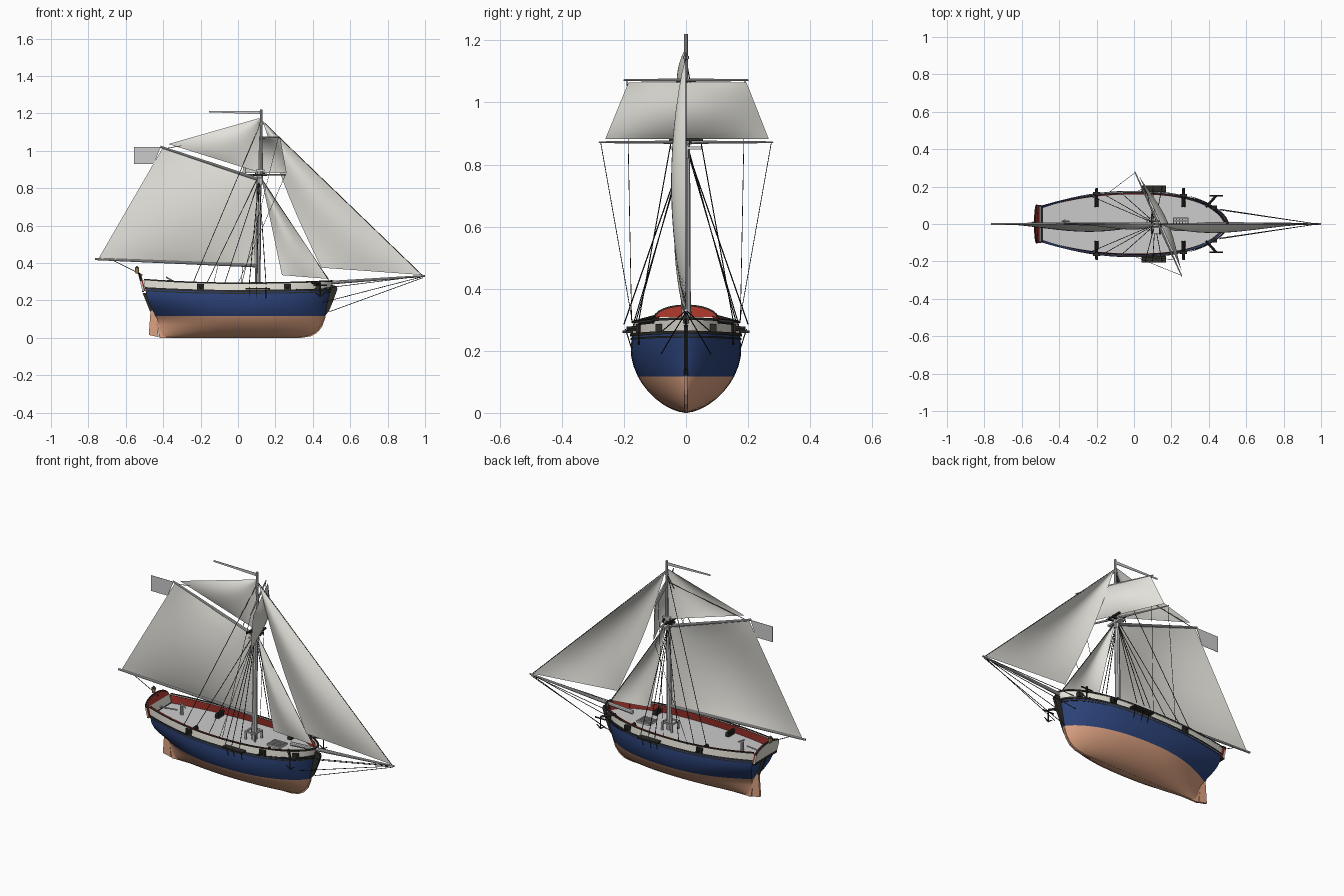
import bpy, bmesh, math
from mathutils import Vector as V

if "Cube" in bpy.data.objects:
    bpy.data.objects.remove(bpy.data.objects["Cube"])

def mat(name, r, g, b):
    m = bpy.data.materials.new(name)
    m.diffuse_color = (r, g, b, 1)
    m.use_nodes = True
    m.node_tree.nodes["Principled BSDF"].inputs["Base Color"].default_value = m.diffuse_color
    return m

BLUE, COPPER = mat("navy", .025, .055, .19), mat("copper", .72, .36, .22)
WHITE, RED, DARK = mat("cream", .78, .76, .68), mat("red", .38, .035, .025), mat("dark", .025, .025, .022)
CANVAS, BRASS = mat("canvas", .76, .75, .70), mat("brass", .65, .40, .16)

def mesh(name, verts, faces, mats=(), idx=None, smooth=True):
    me = bpy.data.meshes.new(name)
    me.from_pydata([tuple(v) for v in verts], [], faces)
    for m in mats:
        me.materials.append(m)
    if idx:
        me.polygons.foreach_set("material_index", idx)
    bm = bmesh.new(); bm.from_mesh(me)
    bmesh.ops.remove_doubles(bm, verts=bm.verts, dist=1e-5)
    bmesh.ops.recalc_face_normals(bm, faces=bm.faces)
    bm.to_mesh(me); bm.free()
    ob = bpy.data.objects.new(name, me)
    bpy.context.collection.objects.link(ob)
    if smooth:
        bpy.ops.object.select_all(action='DESELECT')
        ob.select_set(True)
        bpy.context.view_layer.objects.active = ob
        bpy.ops.object.shade_smooth_by_angle(angle=math.radians(35))
    return ob

def grid(name, rows, mats=(), row_mat=None):
    n = len(rows[0])
    faces = [(i*n+j, i*n+j+1, (i+1)*n+j+1, (i+1)*n+j) for i in range(len(rows)-1) for j in range(n-1)]
    idx = [row_mat[i] for i in range(len(rows)-1) for j in range(n-1)] if row_mat else None
    return mesh(name, [p for r in rows for p in r], faces, mats, idx)

def spar(name, a, b, r1, r2=None, m=None, sides=10):
    a, b = V(a), V(b)
    r2 = r1 if r2 is None else r2
    q = (b-a).to_track_quat('Z', 'Y')
    ring = [(math.cos(k*math.tau/sides), math.sin(k*math.tau/sides)) for k in range(sides)]
    vs = [a+q @ V((c*r1, s*r1, 0)) for c, s in ring]+[b+q @ V((c*r2, s*r2, 0)) for c, s in ring]
    fs = [(k, (k+1) % sides, sides+(k+1) % sides, sides+k) for k in range(sides)]
    fs += [tuple(range(sides))[::-1], tuple(range(sides, 2*sides))]
    return mesh(name, vs, fs, [m] if m else [])

def box(name, c, s, m=None):
    vs = [(c[0]+i*s[0]/2, c[1]+j*s[1]/2, c[2]+k*s[2]/2) for i in (-1, 1) for j in (-1, 1) for k in (-1, 1)]
    fs = [(0, 1, 3, 2), (4, 6, 7, 5), (0, 4, 5, 1), (2, 3, 7, 6), (0, 2, 6, 4), (1, 5, 7, 3)]
    return mesh(name, vs, fs, [m] if m else [], smooth=False)

def plate(name, pts, t, m=None):
    # side profile (x, z) thickened across y
    n = len(pts)
    vs = [(x, -t/2, z) for x, z in pts]+[(x, t/2, z) for x, z in pts]
    fs = [tuple(range(n)), tuple(range(n, 2*n))[::-1]]+[(k, (k+1) % n, n+(k+1) % n, n+k) for k in range(n)]
    return mesh(name, vs, fs, [m] if m else [], smooth=False)

def rail(name, pts, w, h, m):
    # rectangular moulding swept along a rail line
    rows = []
    for dy, dz in ((-w, -h), (w, -h), (w, h), (-w, h), (-w, -h)):
        rows.append([(p[0]+(dy if p[0] > .3 else 0)*.7, p[1]+math.copysign(dy, p[1]), p[2]+dz) for p in pts])
    return grid(name, rows, [m])

def rope(name, a, b, r=.0018):
    spar(name, a, b, r, r, DARK, 5)

def lerp(tab, z):
    for (a, fa), (b, fb) in zip(tab, tab[1:]):
        if z <= b:
            return fa+(fb-fa)*max(0, z-a)/(b-a)
    return tab[-1][1]

# hull form: every waterline is a curve between stern and bow profile
BOW = [(0, .34), (.01, .39), (.03, .425), (.06, .448), (.115, .467), (.2, .482), (.3, .505)]
STERN = [(0, -.42), (.1, -.43), (.16, -.468), (.2, -.485), (.3, -.508)]
TUCK = [(0, 0), (.09, .05), (.13, .25), (.17, .45), (.21, .54), (.3, .57)]

def hull_pt(u, z, inset=0):
    f = .178*(1-max(0, (.2-z)/.2)**1.8)**.6 if z < .2 else .178-.9*(z-.2)**2-.03*(z-.2)
    if u > 0:
        w = (1-u**2.5)**(.6+.3*max(0, .2-z)/.2)
    else:
        w = 1-(1-lerp(TUCK, z))*abs(u)**2.1
    x = u*(lerp(BOW, z)-inset) if u > 0 else u*(-lerp(STERN, z)-inset)
    return V((x, max(0, f*w-inset), z+max(0, z-.115)/.18*(.02 if u < 0 else .012)*u*u))

US = [math.sin((k/40-.5)*math.pi) for k in range(41)]
def loop(z, inset=0):
    side = [hull_pt(u, z, inset) for u in US]
    return side+[V((p.x, -p.y, p.z)) for p in reversed(side)]

ZS = [0, .004, .012, .025, .045, .07, .095, .117, .15, .18, .21, .235, .25, .29]
rows = [[*loop(z), loop(z)[0]] for z in ZS]
grid("hull", rows, [COPPER, BLUE, WHITE], [0]*7+[1]*5+[2])
grid("inner_bulwark", [loop(.245, .009), loop(.292, .009)], [RED])
d = loop(.25, .008)
n = len(US)
grid("deck", [d[:n], d[n:][::-1]])
rail("cap_rail", loop(.292, .003), .008, .004, DARK)
rail("upper_wale", loop(.251, -.001), .005, .005, DARK)
rail("lower_wale", loop(.238, -.001), .003, .003, DARK)

# arched transom board, red inside
arc = [(-.102, .25), (-.102, .305)]+[(.1*math.sin(t), .305+.04*math.cos(t)) for t in [(k/12-.5)*math.pi for k in range(13)]]+[(.102, .305), (.102, .25)]
for nm, dx, m in (("transom_outer", -.006, WHITE), ("transom_inner", .002, RED)):
    vs = [(-.505-(z-.25)*.25+dx+o, y, z) for o in (0, .008) for y, z in arc]
    k = len(arc)
    mesh(nm, vs, [tuple(range(k)), tuple(range(k, 2*k))[::-1]]+[(i, (i+1) % k, k+(i+1) % k, k+i) for i in range(k)], [m], smooth=False)
top = [(-.518-(z-.3)*.25, y, z) for y, z in arc[1:-1]]
for a, b in zip(top, top[1:]):
    spar("transom_trim", a, b, .005, .005, DARK, 6)
box("transom_band", (-.508, 0, .25), (.012, .2, .012), DARK)

# stem, keel, rudder
plate("stem_head", [(.462, .115), (.485, .14), (.51, .2), (.532, .262), (.525, .277), (.49, .285), (.475, .2)], .014, DARK)
plate("keel", [(-.42, 0), (.34, 0), (.39, .008), (.425, .028), (.45, .06), (.47, .115), (.45, .115), (.36, .03), (-.42, .03)], .01, COPPER)
plate("sternpost", [(-.42, 0), (-.405, 0), (-.41, .12), (-.47, .18), (-.44, .12)], .012, COPPER)
plate("rudder", [(-.477, .015), (-.425, .004), (-.437, .12), (-.45, .155), (-.468, .14)], .012, COPPER)
plate("rudder_head", [(-.47, .14), (-.445, .14), (-.49, .24), (-.51, .24)], .012, DARK)

# stern lantern
spar("lantern_bracket", (-.515, 0, .33), (-.542, 0, .35), .004, m=DARK)
spar("lantern", (-.54, 0, .345), (-.54, 0, .372), .009, .012, BRASS, 8)
spar("lantern_cap", (-.54, 0, .372), (-.54, 0, .384), .013, .002, DARK, 8)

# mast and spars
spar("lower_mast", (.105, 0, .24), (.113, 0, .89), .016, .013)
spar("topmast", (.124, 0, .82), (.124, 0, 1.22), .010, .006)
spar("boom", (-.765, 0, .421), (.095, 0, .385), .006, .009)
spar("gaff", (-.415, 0, 1.022), (.10, 0, .85), .006, .009)
spar("bowsprit", (.34, 0, .284), (1.0, 0, .331), .012, .005)
CX, D = .13, V((.41, -.912, 0))
def yard_pt(s, z, off=0):
    return V((CX+off*.9, off*.4, z))+D*(s/.912)
for nm, s, z in (("lower_yard", .28, .872), ("upper_yard", .2, 1.072)):
    for sg in (-1, 1):
        spar(nm, yard_pt(0, z), yard_pt(sg*s, z), .006, .003)
for y in (-.014, .014):
    box("trestletree", (.118, y, .87), (.075, .008, .012), DARK)
for x in (.095, .14):
    box("crosstree", (x, 0, .88), (.01, .11, .008), DARK)
box("mast_cap", (.118, 0, .895), (.045, .028, .012))
box("bolster", (.118, 0, .853), (.03, .1, .01))
spar("truck", (.124, 0, 1.14), (.124, 0, 1.15), .011)

# sails: bilinear patches with belly and hollow edge
def sail(name, a, b, c, d, belly, hollow=(0, 0, 0), n=14):
    a, b, c, d, belly, hollow = map(V, (a, b, c, d, belly, hollow))
    rows = []
    for i in range(n+1):
        v = i/n
        rows.append([])
        for j in range(n+1):
            u = j/n
            p = a.lerp(b, u).lerp(d.lerp(c, u), v)
            rows[-1].append(p+belly*math.sin(math.pi*u)*math.sin(math.pi*v)**.8+hollow*u*math.sin(math.pi*v))
    return grid(name, rows, [CANVAS])

sail("mainsail", (.088, 0, .39), (-.745, 0, .425), (-.405, 0, 1.012), (.102, 0, .845), (0, -.042, 0))
sail("gaff_topsail", (.112, 0, .885), (-.372, 0, 1.036), (.116, 0, 1.175), (.116, 0, 1.175), (0, -.03, 0))
sail("jib", (.985, 0, .336), (.445, -.012, .375), (.135, 0, 1.15), (.135, 0, 1.15), (0, -.045, 0), (-.02, 0, 0))
sail("staysail", (.485, 0, .315), (.235, -.012, .335), (.127, 0, .845), (.127, 0, .845), (0, -.035, 0))
sail("square_topsail", yard_pt(-.262, .882, .012), yard_pt(.265, .882, .012), yard_pt(.19, 1.065, .012), yard_pt(-.19, 1.065, .012), (.035, .016, 0))

# ensign and pennant
plate("ensign", [(-.556, .93), (-.45, .93), (-.413, 1.02), (-.556, 1.02)], .002)
plate("pennant", [(.124, 1.195), (.124, 1.212), (-.155, 1.214), (-.155, 1.206)], .003)

# stays on the centreline
for a, b in (((.985, 0, .335), (.13, 0, 1.16)), ((.49, 0, .3), (.12, 0, .86)), ((.99, 0, .322), (.49, 0, .14)),
             ((-.40, 0, 1.01), (.115, 0, 1.1)), ((-.67, 0, .415), (-.51, 0, .335))):
    rope("centre_stay", a, b)

# paired rigging, guns, channels, catheads and anchors
for s in (-1, 1):
    for x in (.06, .10, .15):
        rope("shroud", (x, s*.2, .285), (.112, 0, .86), .002)
        rope("chain_plate", (x, s*.195, .27), (x, s*.176, .21))
    for x, z in ((-.24, 1.14), (-.165, .88), (-.07, .86)):
        rope("backstay", (x, s*hull_pt(x/.5, .29).y, .295), (.118, 0, z))
    rope("brace", yard_pt(s*.275, .872), (-.13 if s < 0 else 0, -s*.172, .29), .0012)
    rope("sheet", yard_pt(s*.19, 1.07), (.02, -s*.175, .29), .0012)
    rope("bowsprit_shroud", (.98, 0, .325), (.455, s*.08, .19))
    rope("bowsprit_guy", (.98, 0, .33), (.46, s*.075, .265))
    box("channel", (.105, s*.188, .262), (.13, .034, .008), DARK)
    for x, y in ((-.2, .163), (.265, .154)):
        box("gun_port", (x, s*y, .272), (.036, .014, .03), DARK)
        spar("cannon", (x, s*.09, .272), (x, s*.192, .272), .010, .007, DARK)
        box("gun_carriage", (x, s*.115, .259), (.022, .05, .016), DARK)
    box("bow_port", (.43, s*.088, .274), (.03, .02, .026), DARK)
    spar("cathead", (.385, s*.09, .297), (.44, s*.152, .29), .007, m=DARK, sides=4)
    spar("anchor_shank", (.44, s*.152, .29), (.44, s*.152, .222), .003, m=DARK)
    spar("anchor_stock", (.405, s*.152, .28), (.475, s*.152, .28), .004, m=DARK)
    for e in (-1, 1):
        spar("anchor_arm", (.44, s*.152, .222), (.44+e*.025, s*.152, .24), .004, .002, DARK)
    # mast fife rail
    box("fife_rail_side", (.1, s*.03, .295), (.066, .008, .008))
    box("fife_rail_end", (.1+s*.03, 0, .295), (.008, .066, .008))
    for e in (-1, 1):
        box("fife_post", (.1+s*.03, e*.03, .273), (.009, .009, .045))

# hatch grating
for k in range(6):
    box("grating_bar_across", (.212+k*.0155, 0, .259), (.005, .07, .01))
for k in range(5):
    box("grating_bar_along", (.2507, -.033+k*.0165, .259), (.083, .005, .01))
# pump and tiller aft
spar("pump_barrel", (-.37, .015, .25), (-.37, .015, .31), .009)
spar("pump_handle", (-.345, .015, .302), (-.385, .015, .325), .004)
spar("tiller", (-.5, 0, .275), (-.39, 0, .285), .004)
